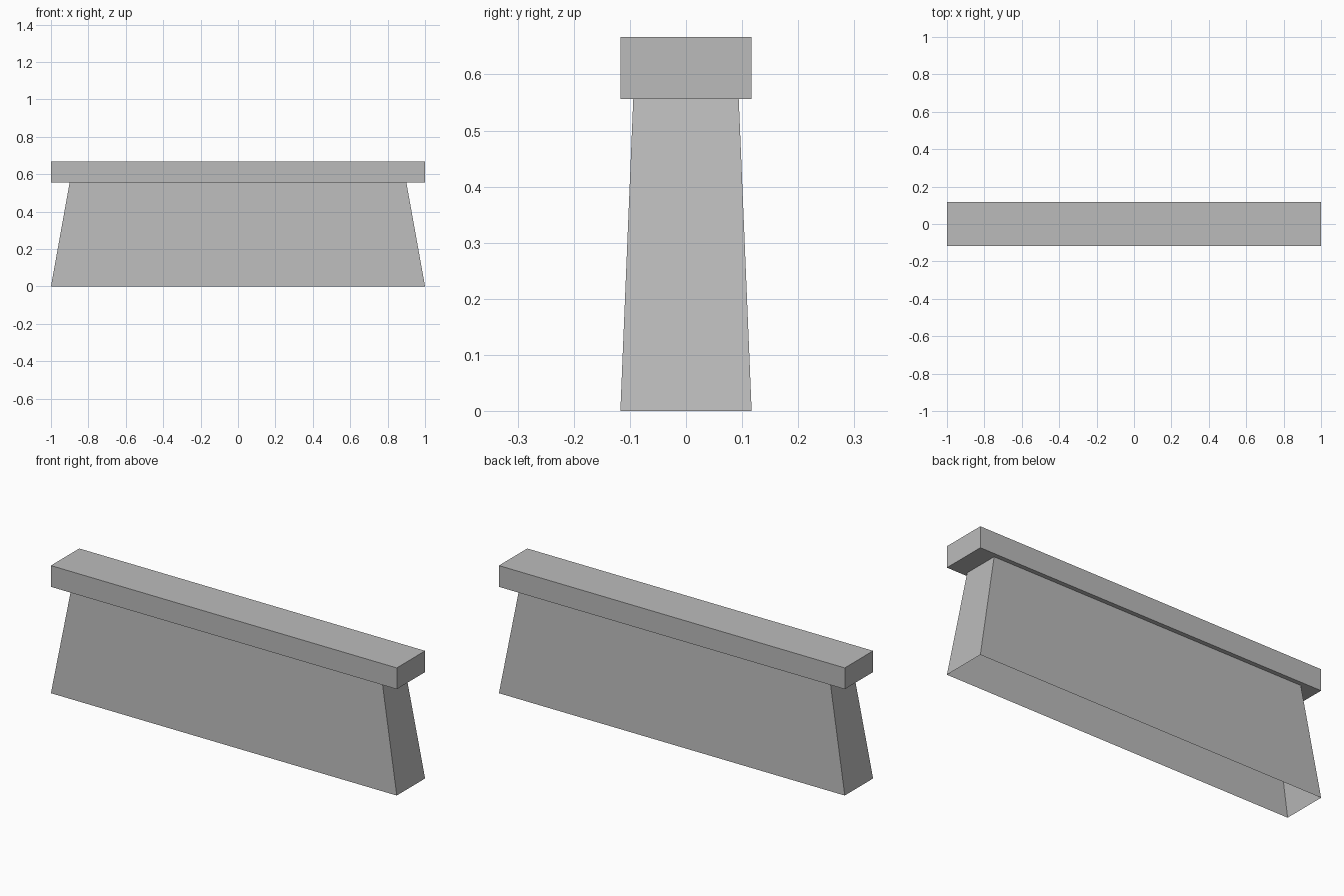
import bpy
import bmesh

old = bpy.data.objects.get("Cube")
if old:
    bpy.data.objects.remove(old, do_unlink=True)

# One plain grey for the whole wall
grey = bpy.data.materials.new("stone_grey")
grey.use_nodes = True
colour = (0.5, 0.5, 0.5, 1)
grey.diffuse_color = colour
grey.node_tree.nodes["Principled BSDF"].inputs["Base Color"].default_value = colour


def tapered_box(name, bottom, top, z0, z1, open_ends=False):
    """Box whose half sizes in x and y go from bottom to top."""
    bm = bmesh.new()
    bmesh.ops.create_cube(bm, size=2)
    if open_ends:
        ends = [f for f in bm.faces if abs(f.normal.z) > 0.5]
        bmesh.ops.delete(bm, geom=ends, context='FACES_ONLY')
    for v in bm.verts:
        half, z = (top, z1) if v.co.z > 0 else (bottom, z0)
        v.co = (v.co.x * half[0], v.co.y * half[1], z)
    mesh = bpy.data.meshes.new(name)
    bm.to_mesh(mesh)
    bm.free()
    mesh.materials.append(grey)
    obj = bpy.data.objects.new(name, mesh)
    bpy.context.collection.objects.link(obj)
    return obj


# Hollow tapering body, open underneath, closed above by the cap
tapered_box("wall_body", (1, 0.117), (0.9, 0.094), 0, 0.556, open_ends=True)

# Overhanging flat cap
tapered_box("wall_cap", (1, 0.117), (1, 0.117), 0.556, 0.667)
